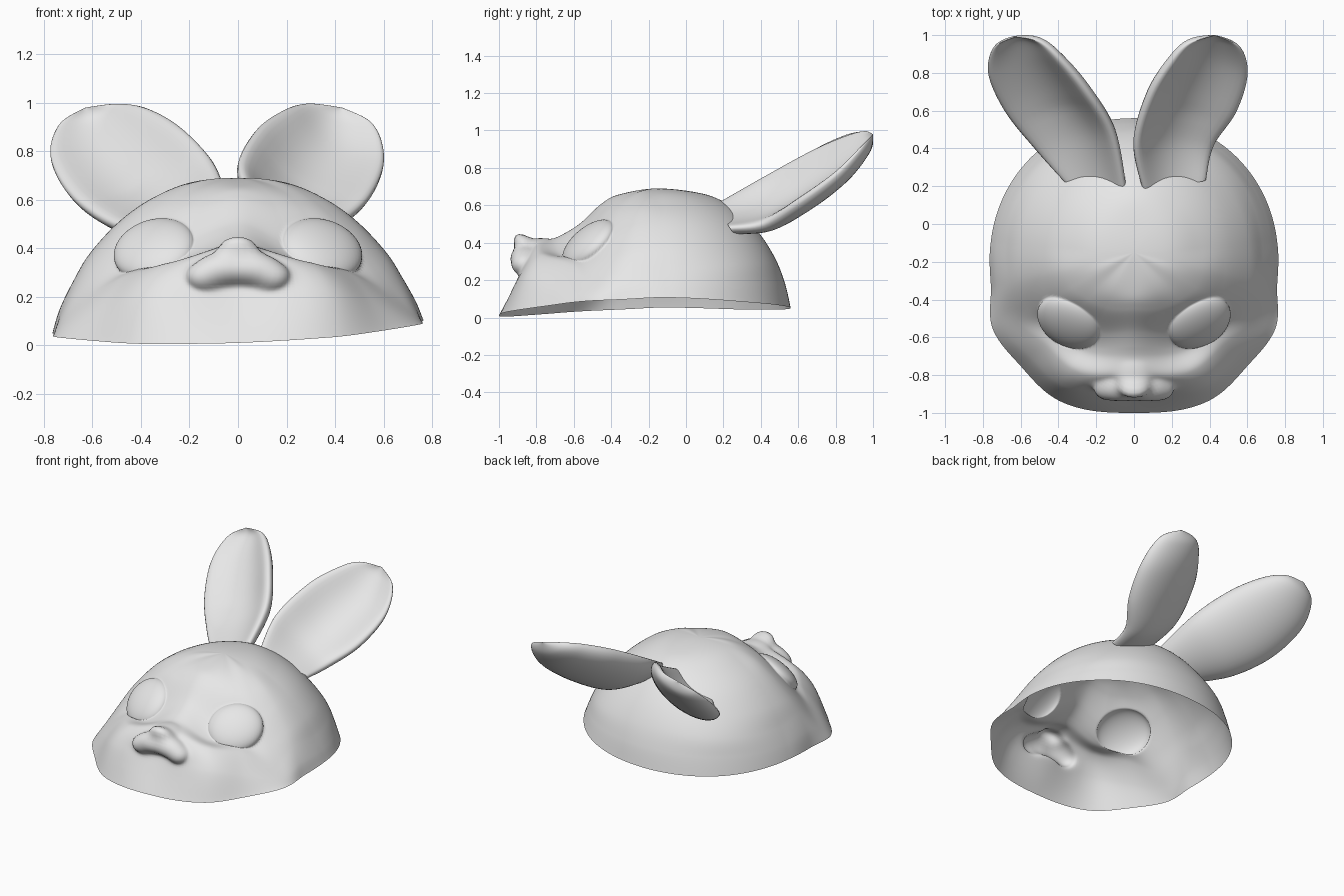
import bpy, bmesh, math
from mathutils import Vector, Matrix

if "Cube" in bpy.data.objects:
    bpy.data.objects.remove(bpy.data.objects["Cube"])

clay = bpy.data.materials.new("light_grey")
clay.use_nodes = True
clay.diffuse_color = (0.8, 0.8, 0.8, 1)
clay.node_tree.nodes["Principled BSDF"].inputs["Base Color"].default_value = clay.diffuse_color


def spline(points, t):
    """Catmull-Rom point on an open chain, t from 0 to 1."""
    last = len(points) - 1
    i = min(int(t * last), last - 1)
    f = t * last - i
    a, b, c, d = (Vector(points[max(0, min(last, k))]) for k in range(i - 1, i + 3))
    return b + (c - a) * f / 2 + (a * 2 - b * 5 + c * 4 - d) * f**2 / 2 + (b * 3 - a - c * 3 + d) * f**3 / 2


def make(name, bm):
    bmesh.ops.remove_doubles(bm, verts=bm.verts, dist=0.0003)
    bmesh.ops.recalc_face_normals(bm, faces=bm.faces)
    mesh = bpy.data.meshes.new(name)
    bm.to_mesh(mesh)
    bm.free()
    mesh.materials.append(clay)
    mesh.shade_smooth()
    bpy.context.collection.objects.link(bpy.data.objects.new(name, mesh))


def skin(bm, rings):
    """Join closed rows of points with quads."""
    rows = [[bm.verts.new(p) for p in ring] for ring in rings]
    for r, s in zip(rows, rows[1:]):
        for j in range(len(r)):
            k = (j + 1) % len(r)
            bm.faces.new((r[j], r[k], s[k], s[j]))


# Head shell: profiles (radius, height) fanned around the crown, from front to back
FAN = [
    (-90, [(.2, .66), (.3, .61), (.42, .5), (.54, .43), (.66, .39), (.73, .22), (.85, .01)]),
    (-63, [(.2, .66), (.33, .58), (.47, .42), (.58, .34), (.7, .33), (.8, .22), (.88, .02)]),
    (-45, [(.2, .66), (.35, .58), (.46, .46), (.57, .34), (.68, .28), (.78, .17), (.85, .04)]),
    (-28, [(.2, .67), (.38, .58), (.52, .45), (.64, .31), (.73, .2), (.8, .12), (.85, .06)]),
    (-14, [(.2, .67), (.37, .6), (.5, .5), (.62, .37), (.69, .27), (.75, .16), (.78, .07)]),
    (4, [(.2, .67), (.36, .6), (.49, .51), (.61, .38), (.68, .26), (.73, .16), (.76, .08)]),
    (45, [(.2, .67), (.35, .61), (.48, .52), (.59, .4), (.67, .28), (.71, .17), (.74, .06)]),
    (90, [(.2, .67), (.33, .63), (.45, .55), (.55, .44), (.63, .31), (.68, .18), (.71, .05)]),
]
CENTRE_Y = -0.15
STEPS, ROWS = 240, 100


def shell_ring(t):
    curves = []
    for _, profile in FAN:
        r, z = profile[0]
        chain = [(-r, z), (0, .69)] + profile
        curves.append(spline(chain, (1 + t * (len(chain) - 2)) / (len(chain) - 1)))
    curves = [curves[1]] + curves + [curves[-2]]
    ring = []
    for j in range(STEPS):
        angle = math.tau * j / STEPS
        side = math.degrees(math.asin(math.sin(angle)))
        k = next(i for i in range(len(FAN) - 1) if side <= FAN[i + 1][0] + 0.01)
        f = (side - FAN[k][0]) / (FAN[k + 1][0] - FAN[k][0])
        r, z = spline(curves, (k + 1 + f) / (len(curves) - 1))
        x, y = r * math.cos(angle), CENTRE_Y + r * math.sin(angle)
        ring.append((x, y, z + 0.035 * x * t**4))
    return ring


def inflate(verts, origin, ellipsoids):
    """Push the skin away from an inner point, out onto the ellipsoids."""
    origin = Vector(origin)
    inverses = [m.inverted() for m in ellipsoids]
    for v in verts:
        ray = v.co - origin
        reach = 1
        for inv in inverses:
            o, d = inv @ origin, inv.to_3x3() @ ray
            half, square = o.dot(d), d.length_squared
            root = half * half - square * (o.length_squared - 1)
            if root > 0:
                reach = max(reach, (math.sqrt(root) - half) / square)
        v.co = origin + ray * reach


bm = bmesh.new()
skin(bm, [shell_ring(i / ROWS) for i in range(ROWS + 1)])

# Eyes: shallow domes raised out of the slope of the face
for side in (1, -1):
    normal = Vector((side * 0.32, -0.64, 0.7)).normalized()
    across = Vector((0, 0, 1)).cross(normal).normalized()
    frame = Matrix((across, normal.cross(across), normal)).transposed().to_4x4()
    centre = Vector((side * 0.345, -0.52, 0.395))
    dome = (Matrix.Translation(centre) @ frame @ Matrix.Rotation(side * 0.3, 4, 'Z')
            @ Matrix.Diagonal((.18, .165, .07, 1)))
    near = [v for v in bm.verts if (v.co - centre).length < 0.25]
    inflate(near, centre - normal * 0.06, [dome])

# Muzzle: bridge, nose, upper lip and two lobes raised out of the face
BLOBS = [((0, -.78, .375), (.1, .13, .05)), ((0, -.885, .415), (.085, .045, .042))]
for side in (1, -1):
    BLOBS += [((side * .135, -.865, .285), (.08, .075, .065)),
              ((side * .06, -.865, .315), (.12, .08, .07))]
front = [v for v in bm.verts if abs(v.co.x) < .28 and v.co.y < -.66 and v.co.z > .12]
inflate(front, (0, -.72, .28),
        [Matrix.Translation(p) @ Matrix.Diagonal((*s, 1)) for p, s in BLOBS])
for _ in range(4):
    bmesh.ops.smooth_vert(bm, verts=front, factor=0.5, use_axis_x=True, use_axis_y=True, use_axis_z=True)
make("head_shell", bm)


# Ears: cupped leaves stretched between an inner and an outer edge
def ear(name, inner, outer):
    width = Vector(outer[2]) - Vector(inner[2])
    length = Vector(inner[-1]) - (Vector(inner[0]) + Vector(outer[0])) / 2
    normal = width.cross(length).normalized()
    if normal.z < 0:
        normal.negate()
    rings = []
    for i in range(41):
        u = i / 40
        a, b = spline(inner, u), spline(outer, u)
        w = (b - a).length
        dish = 0.1 * min(1, u * 3)
        ring = []
        for j in range(40):
            angle = math.tau * j / 40
            v, s = math.cos(angle), math.sin(angle)
            # back is rounded, front is a raised lip around a dish
            dip = 0.23 * w * s if s < 0 else w * (0.05 * math.sin(s * math.pi) - dish * s**3)
            ring.append(a.lerp(b, (v + 1) / 2) + normal * dip)
        rings.append(ring)
    bm = bmesh.new()
    skin(bm, rings)
    bmesh.ops.dissolve_degenerate(bm, edges=bm.edges, dist=0.0003)
    make(name, bm)


ear("left_ear",
    [(.05, .17, .6), (0, .42, .74), (.07, .68, .88), (.18, .86, .96), (.28, .96, .99), (.43, 1, .98)],
    [(.38, .24, .47), (.42, .42, .49), (.54, .6, .6), (.6, .8, .75), (.56, .94, .9), (.43, 1, .98)])
ear("right_ear",
    [(-.04, .17, .59), (-.1, .48, .75), (-.23, .7, .89), (-.37, .87, .97), (-.49, .97, .99), (-.63, .99, .98)],
    [(-.36, .22, .46), (-.52, .4, .49), (-.68, .6, .6), (-.77, .8, .76), (-.74, .94, .9), (-.63, .99, .98)])
